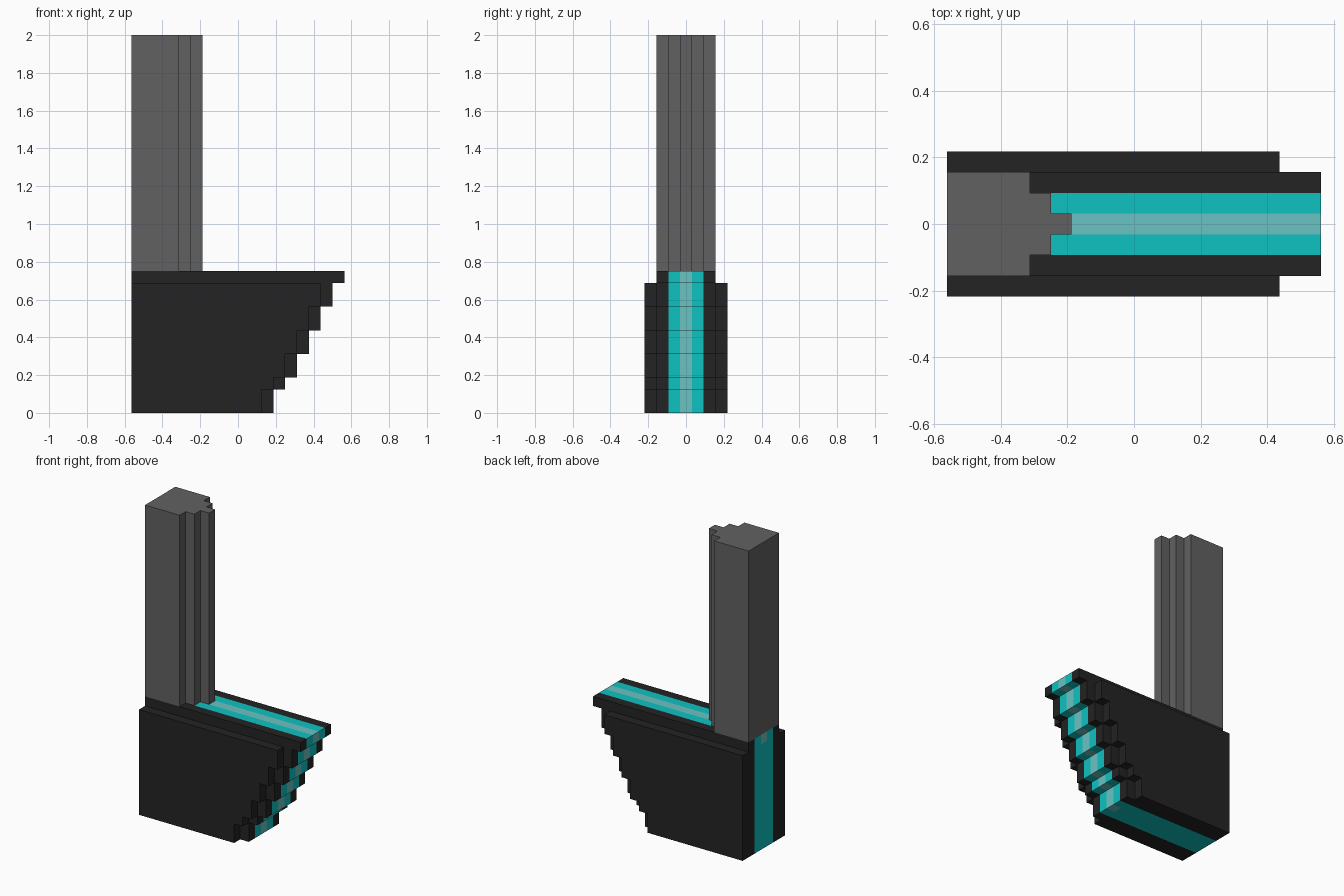
import bpy
import bmesh

cube = bpy.data.objects.get("Cube")
if cube:
    bpy.data.objects.remove(cube, do_unlink=True)

U = 0.0625            # one block of the grid
BACK = -9             # rear face, in blocks
# Nose steps as (bottom z, top z, front x) in blocks
STEPS = [(0, 2, 3), (2, 3, 4), (3, 5, 5), (5, 7, 6), (7, 9, 7), (9, 11, 8)]
DECK = (11, 12, 9)


def material(name, rgb):
    m = bpy.data.materials.new(name)
    m.use_nodes = True
    m.diffuse_color = (*rgb, 1)
    bsdf = next(n for n in m.node_tree.nodes if n.type == 'BSDF_PRINCIPLED')
    bsdf.inputs["Base Color"].default_value = (*rgb, 1)
    return m


BLACK = material("charcoal black", (0.017, 0.017, 0.017))
GREY = material("mid grey", (0.120, 0.120, 0.120))
CYAN = material("cyan", (0.0045, 0.535, 0.535))
PALE = material("pale cyan", (0.145, 0.545, 0.545))


def finish(name, bm, mat):
    bmesh.ops.recalc_face_normals(bm, faces=bm.faces)
    mesh = bpy.data.meshes.new(name)
    bm.to_mesh(mesh)
    bm.free()
    mesh.materials.append(mat)
    obj = bpy.data.objects.new(name, mesh)
    bpy.context.collection.objects.link(obj)
    return obj


def prism(name, points, offset, mat):
    """Extrude a closed outline (block units) along an offset vector."""
    bm = bmesh.new()
    face = bm.faces.new([bm.verts.new([c * U for c in p]) for p in points])
    ext = bmesh.ops.extrude_face_region(bm, geom=[face])
    verts = [v for v in ext["geom"] if isinstance(v, bmesh.types.BMVert)]
    bmesh.ops.translate(bm, verts=verts, vec=[c * U for c in offset])
    return finish(name, bm, mat)


def stepped_slab(name, steps, inset, y0, y1, mat):
    """Upright slab with a staircase nose."""
    outline = [(BACK, y0, 0)]
    for z0, z1, x in steps:
        outline += [(x - inset, y0, z0), (x - inset, y0, z1)]
    outline.append((BACK, y0, steps[-1][1]))
    return prism(name, outline, (0, y1 - y0, 0), mat)


# Hull: layered slabs, mirrored about the centre line
for side, s in (("left", 1), ("right", -1)):
    stepped_slab(f"outer_hull_{side}", STEPS, 1, s * 2.5, s * 3.5, BLACK)
    stepped_slab(f"inner_hull_{side}", STEPS + [DECK], 0, s * 1.5, s * 2.5, BLACK)
    stepped_slab(f"cyan_band_{side}", STEPS + [DECK], 0, s * 0.5, s * 1.5, CYAN)
stepped_slab("cyan_core", STEPS, 1, -0.5, 0.5, CYAN)

# Pale centre stripe: one block per nose step, plus the deck strip
for i, (z0, z1, x) in enumerate(STEPS + [DECK]):
    x0 = BACK if z0 == 11 else x - 1
    prism("deck_stripe" if z0 == 11 else f"nose_stripe_{i + 1}",
          [(x0, -0.5, z0), (x, -0.5, z0), (x, -0.5, z1), (x0, -0.5, z1)],
          (0, 1, 0), PALE)

# Tower with a stepped front edge
half = [(BACK, 2.5), (-5, 2.5), (-5, 1.5), (-4, 1.5), (-4, 0.5), (-3, 0.5)]
plan = half + [(x, -y) for x, y in reversed(half)]
prism("tower", [(x, y, 12) for x, y in plan], (0, 0, 20), GREY)
